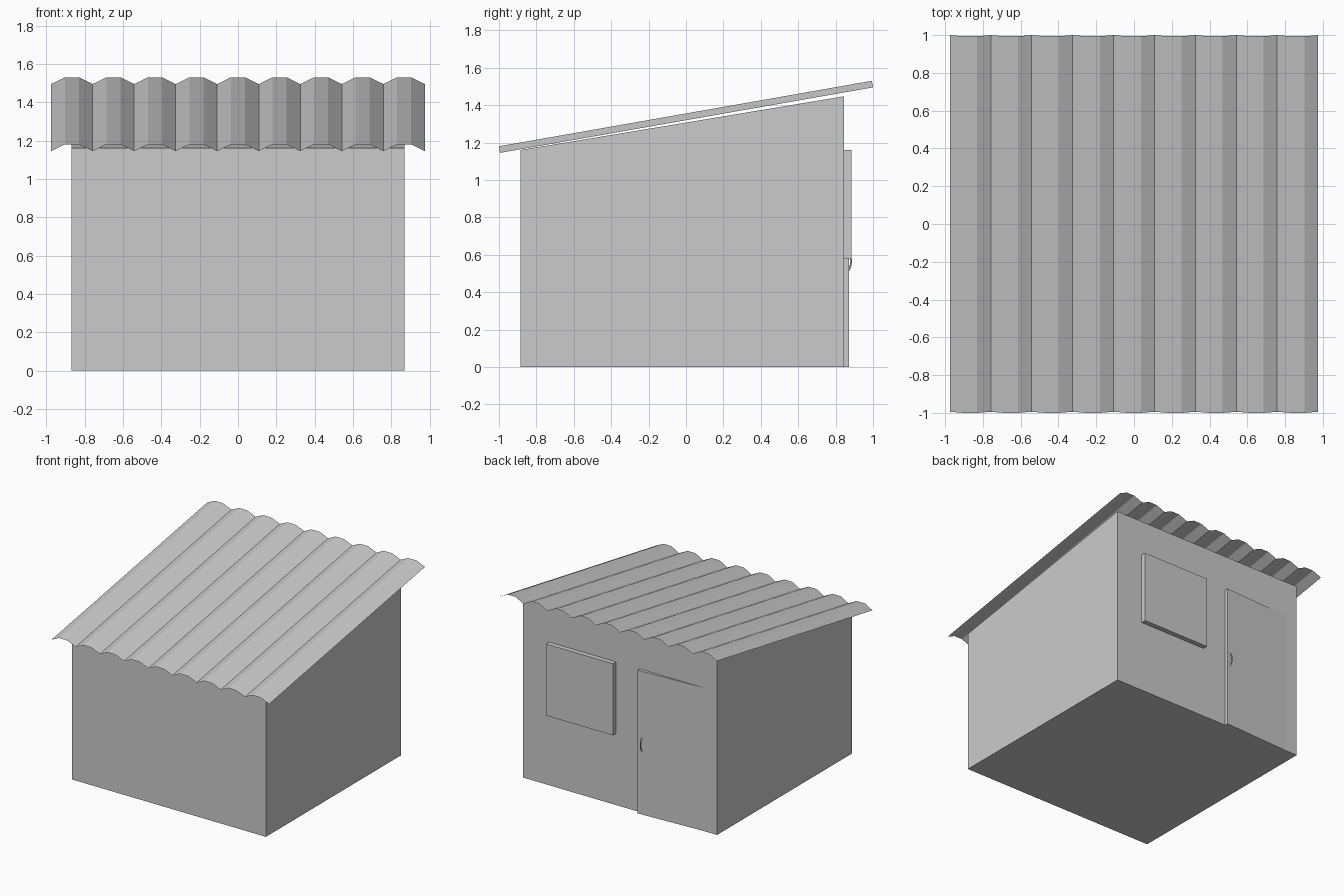
import bpy
import bmesh
import math

cube = bpy.data.objects.get("Cube")
if cube:
    bpy.data.objects.remove(cube, do_unlink=True)

grey = bpy.data.materials.new("plain grey")
grey.use_nodes = True
colour = (0.6, 0.6, 0.6, 1)
grey.diffuse_color = colour
grey.node_tree.nodes["Principled BSDF"].inputs["Base Color"].default_value = colour


def finish(name, bm):
    mesh = bpy.data.meshes.new(name)
    bm.to_mesh(mesh)
    bm.free()
    mesh.materials.append(grey)
    obj = bpy.data.objects.new(name, mesh)
    bpy.context.collection.objects.link(obj)
    return obj


def prism(name, outline, direction):
    """Closed solid made by pushing a flat outline along a direction."""
    bm = bmesh.new()
    face = bm.faces.new([bm.verts.new(p) for p in outline])
    grown = bmesh.ops.extrude_face_region(bm, geom=[face])["geom"]
    moved = [g for g in grown if isinstance(g, bmesh.types.BMVert)]
    bmesh.ops.translate(bm, verts=moved, vec=direction)
    bmesh.ops.recalc_face_normals(bm, faces=bm.faces)
    return finish(name, bm)


HALF, FRONT, BACK = 0.87, -0.885, 0.845

# Walls: side profile with a sloping top, swept across the width
side = [(FRONT, 0), (BACK, 0), (BACK, 1.447), (FRONT, 1.16)]
prism("walls", [(-HALF, y, z) for y, z in side], (2 * HALF, 0, 0))

# Window shutter on the back wall
panel = [(0.035, 0.58), (0.635, 0.58), (0.635, 1.16), (0.035, 1.16)]
prism("window", [(x, BACK, z) for x, z in panel], (0, 0.04, 0))

# Door standing slightly ajar, so its plan is a thin wedge
HINGE, LATCH, GAP = -0.76, -0.176, 0.027
plan = [(HINGE, BACK), (LATCH, BACK), (LATCH, BACK + GAP)]
prism("door", [(x, y, 0) for x, y in plan], (0, 0, 1.16))

# Bowed door handle
curve = bpy.data.curves.new("door_handle", "CURVE")
curve.dimensions = "3D"
curve.bevel_depth = 0.005
curve.bevel_resolution = 1
curve.use_fill_caps = True
spline = curve.splines.new("POLY")
STEPS = 8
spline.points.add(STEPS)
for i, point in enumerate(spline.points):
    t = i / STEPS
    point.co = (-0.21, 0.867 + 0.016 * math.sin(math.pi * t), 0.51 + 0.11 * t, 1)
curve.materials.append(grey)
handle = bpy.data.objects.new("door_handle", curve)
bpy.context.collection.objects.link(handle)

# Corrugated roof: single sheet, three flat strips to each wave
WAVES, EDGE = 9, 0.975
strip = 2 * EDGE / (WAVES * 3)
bm = bmesh.new()
previous = None
for i in range(WAVES * 3 + 1):
    x = -EDGE + i * strip
    crest = i % 3 != 0
    lift, lean = (0.035, -0.006) if crest else (0, 0)
    low = bm.verts.new((x, -0.994 + lean, 1.145 + lift))
    high = bm.verts.new((x, 1.0 + lean, 1.495 + lift))
    if previous:
        bm.faces.new((previous[0], low, high, previous[1]))
    previous = (low, high)
finish("roof", bm)
